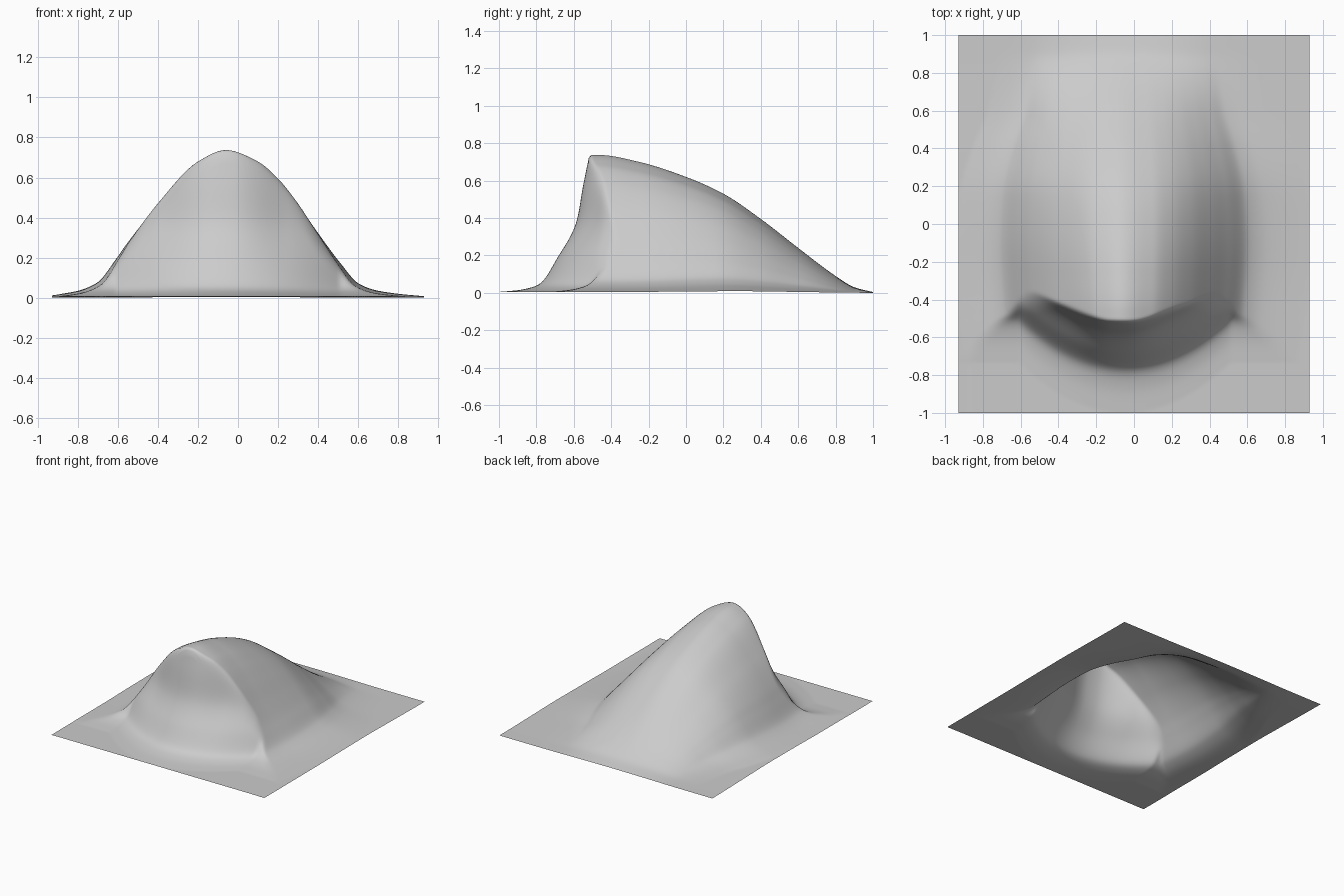
import bpy, bmesh

if "Cube" in bpy.data.objects:
    bpy.data.objects.remove(bpy.data.objects["Cube"])

def curve(pts):
    """Monotone smooth interpolation through (t, value) points."""
    n = len(pts)
    s = [(pts[i+1][1]-pts[i][1])/(pts[i+1][0]-pts[i][0]) for i in range(n-1)]
    m = [s[0]] + [2*a*b/(a+b) if a*b > 0 else 0 for a, b in zip(s, s[1:])] + [s[-1]]
    def f(t):
        if t <= pts[0][0]:
            return pts[0][1]
        if t >= pts[-1][0]:
            return pts[-1][1]
        i = next(k for k in range(n-1) if t <= pts[k+1][0])
        h = pts[i+1][0]-pts[i][0]
        u = (t-pts[i][0])/h
        return (pts[i][1]*(1+2*u)*(1-u)**2 + h*m[i]*u*(1-u)**2
                + pts[i+1][1]*u*u*(3-2*u) + h*m[i+1]*u*u*(u-1))
    return f

def step(a, b, t):
    u = min(1, max(0, (t-a)/(b-a)))
    return u*u*(3-2*u)

# Ridge line from front to back
ridge = curve([(-1, .74), (-.46, .737), (-.25, .70), (0, .62), (.2, .53), (.4, .395),
               (.6, .24), (.8, .09), (.9, .03), (1, .004)])
# Cross-section of the hill
section = curve([(-.93, .006), (-.8, .025), (-.7, .065), (-.6, .20), (-.55, .28), (-.4, .48),
                 (-.2, .68), (-.06, .735), (.1, .68), (.2, .6), (.3, .48), (.4, .33),
                 (.5, .18), (.6, .06), (.7, .025), (.83, .01), (.93, .004)])
# Width of the hill along its length, narrowing at both ends
width = curve([(-.7, .94), (-.5, .97), (-.1, 1.01), (.15, .99), (.4, .91), (.6, .82), (.9, .75)])
# Steep front face, measured inward from its foot
cliff = curve([(-.22, .005), (-.12, .014), (-.05, .028), (0, .05), (.1, .2), (.18, .34),
               (.205, .42), (.225, .55), (.255, .70), (.275, .85), (.4, 1.5)])

def height(x, y):
    power = 1 - .25*step(-.4, .4, y)
    hill = ridge(y) * (section((x+.06)/width(y)-.06)/.735)**power
    c = min(.56, abs(x+.05))
    d = y + .78 - .85*c*c
    # The brow juts out in the middle and eases back on both sides
    side = step(.05, .32, abs(x+.07))
    d -= .035*side*step(0, .3, d)
    face = cliff(d)
    k = (.03+.07*side)*min(1, hill/.3)+.001
    e = max(k-abs(hill-face), 0)/k
    return max(0, min(hill, face) - e*e*k*.25)

# Terrain sheet
NX, NY = 140, 200
bm = bmesh.new()
grid = [[bm.verts.new((x, y, height(x, y)))
         for x in (-.93+1.86*i/NX for i in range(NX+1))]
        for y in (-1+2*j/NY for j in range(NY+1))]
for a, b in zip(grid, grid[1:]):
    for i in range(NX):
        f = bm.faces.new((a[i], a[i+1], b[i+1], b[i]))
        f.smooth = True
mesh = bpy.data.meshes.new("hill_terrain")
bm.to_mesh(mesh)
bm.free()
hill_terrain = bpy.data.objects.new("hill_terrain", mesh)
bpy.context.collection.objects.link(hill_terrain)

# Soften the creases slightly, in height only so the outline stays square
sm = hill_terrain.modifiers.new("soften", 'SMOOTH')
sm.factor = .5
sm.iterations = 3
sm.use_x = sm.use_y = False
